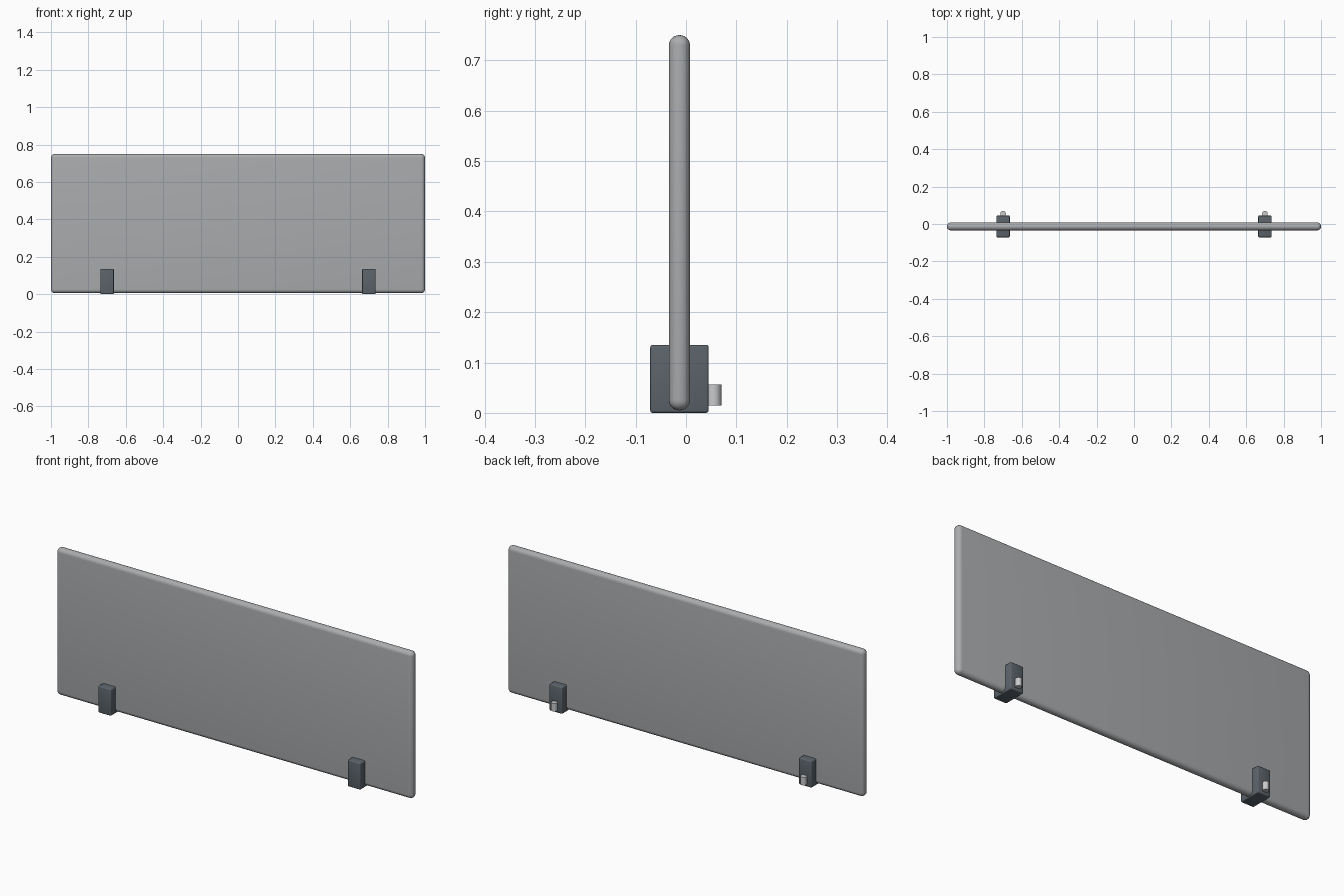
import bpy
import math

if "Cube" in bpy.data.objects:
    bpy.data.objects.remove(bpy.data.objects["Cube"])


def material(name, rgb):
    m = bpy.data.materials.new(name)
    m.diffuse_color = (*rgb, 1.0)
    m.use_nodes = True
    m.node_tree.nodes["Principled BSDF"].inputs["Base Color"].default_value = m.diffuse_color
    return m


PANEL = material("panel grey", (0.40, 0.41, 0.42))
DARK = material("dark slate", (0.105, 0.125, 0.145))
METAL = material("light metal", (0.58, 0.59, 0.60))


def finish(ob, name, mat, bevel, segments):
    ob.name = name
    ob.data.materials.append(mat)
    if bevel:
        mod = ob.modifiers.new("rounded edges", 'BEVEL')
        mod.width = bevel
        mod.segments = segments
        bpy.ops.object.modifier_apply(modifier=mod.name)
    bpy.ops.object.shade_smooth_by_angle(angle=math.radians(35))


def box(name, lo, hi, mat, bevel, segments):
    bpy.ops.mesh.primitive_cube_add(
        size=1, location=[(a + b) / 2 for a, b in zip(lo, hi)])
    ob = bpy.context.object
    ob.scale = [b - a for a, b in zip(lo, hi)]
    bpy.ops.object.transform_apply(location=False, rotation=False, scale=True)
    finish(ob, name, mat, bevel, segments)


# Thin screen panel with fully rounded rim
box("screen_panel", (-1, -0.034, 0.005), (1, 0.008, 0.75), PANEL, 0.0205, 6)

for side, x in (("left", -0.7), ("right", 0.7)):
    # Clamp block gripping the lower edge
    box(side + "_clamp", (x - 0.036, -0.071, 0), (x + 0.036, 0.045, 0.135),
        DARK, 0.005, 3)
    # Small upright pin on the back of the clamp
    bpy.ops.mesh.primitive_cylinder_add(
        vertices=32, radius=0.015, depth=0.041, location=(x, 0.055, 0.0355))
    finish(bpy.context.object, side + "_clamp_pin", METAL, 0, 0)
